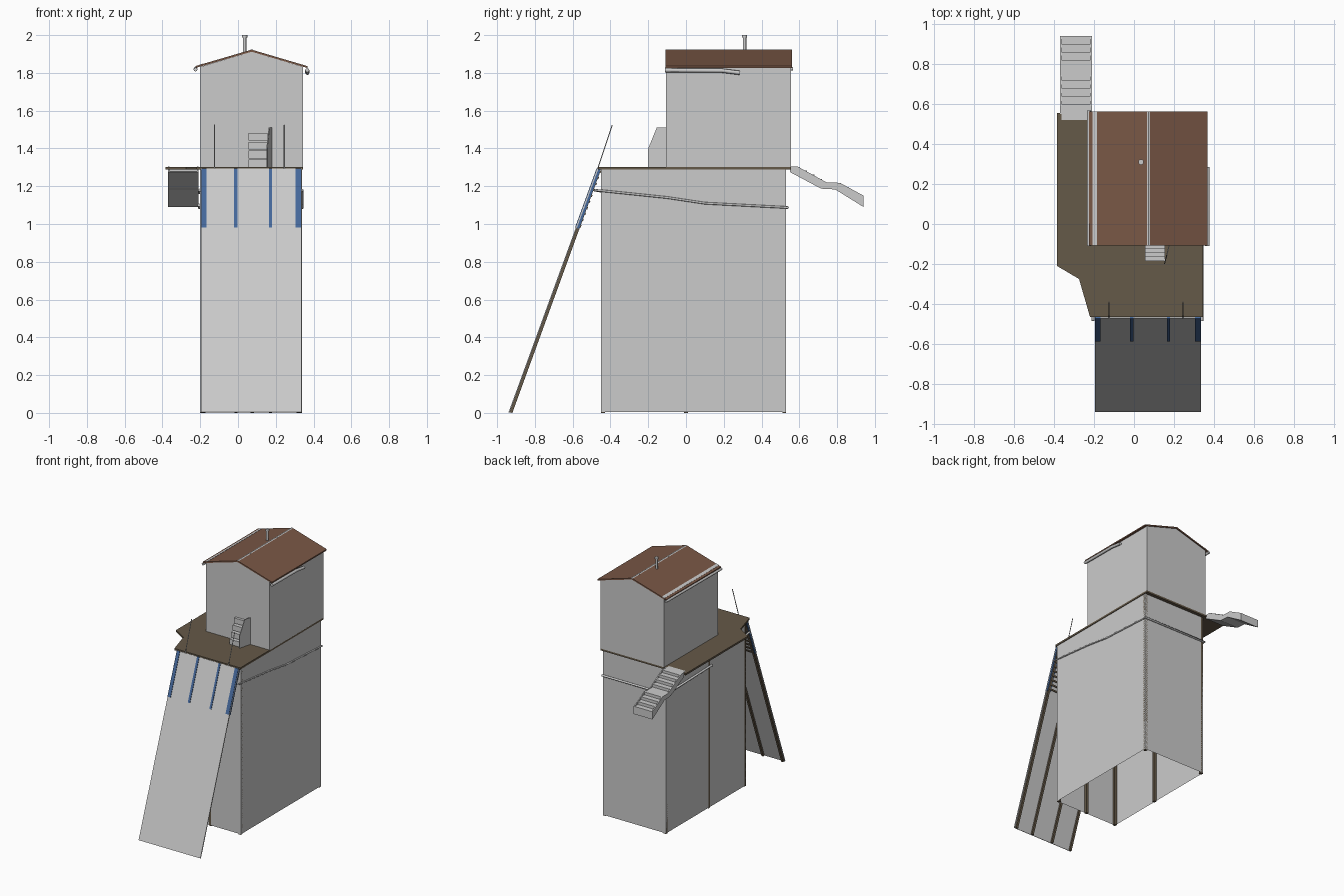
import bpy, bmesh, math
from mathutils import Vector, Matrix


def material(name, rgb):
    m = bpy.data.materials.new(name)
    m.diffuse_color = (*rgb, 1)
    return m


BROWN = material("roof_brown", (0.19, 0.095, 0.06))
DECK = material("deck_wood", (0.13, 0.10, 0.065))
BLUE = material("blue_paint", (0.06, 0.14, 0.33))


def finish(name, bm, mat=None, matrix=None):
    bmesh.ops.recalc_face_normals(bm, faces=bm.faces)
    me = bpy.data.meshes.new(name)
    bm.to_mesh(me)
    bm.free()
    ob = bpy.data.objects.new(name, me)
    bpy.context.collection.objects.link(ob)
    if matrix:
        ob.matrix_world = matrix
    if mat:
        me.materials.append(mat)
    return ob


def box(name, lo, hi, mat=None, matrix=None):
    lo, hi = Vector(lo), Vector(hi)
    bm = bmesh.new()
    bmesh.ops.create_cube(bm, size=1)
    for v in bm.verts:
        v.co = (lo + hi) / 2 + v.co * (hi - lo)
    return finish(name, bm, mat, matrix)


def prism(name, pts, offset, mat=None, caps=True):
    """Extrude a closed 3D outline along offset."""
    bm = bmesh.new()
    face = bm.faces.new([bm.verts.new(p) for p in pts])
    geo = bmesh.ops.extrude_face_region(bm, geom=[face], use_keep_orig=True)["geom"]
    top = [g for g in geo if isinstance(g, bmesh.types.BMVert)]
    bmesh.ops.translate(bm, verts=top, vec=offset)
    if not caps:
        ends = [f for f in bm.faces if abs(f.normal.dot(Vector(offset).normalized())) > 0.99]
        bmesh.ops.delete(bm, geom=ends, context='FACES_ONLY')
    return finish(name, bm, mat)


def pipe(name, pts, radius, sides=8):
    cu = bpy.data.curves.new(name, 'CURVE')
    cu.dimensions = '3D'
    cu.bevel_depth = radius
    cu.bevel_resolution = (sides - 4) // 2
    cu.use_fill_caps = True
    sp = cu.splines.new('POLY')
    sp.points.add(len(pts) - 1)
    for p, co in zip(sp.points, pts):
        p.co = (*co, 1)
    ob = bpy.data.objects.new(name, cu)
    bpy.context.collection.objects.link(ob)
    return ob


# Tower: open-bottomed shell with inner posts
X0, X1, Y0, Y1 = -0.20, 0.34, -0.45, 0.53
prism("tower_walls", [(X0, Y0, 0.005), (X1, Y0, 0.005), (X1, Y1, 0.005), (X0, Y1, 0.005)],
      (0, 0, 1.285), caps=False)
for i, (x, y) in enumerate([(X0, Y0), (X1, Y0), (X0, Y1), (X1, Y1), (0.075, Y0), (X0, 0.0)]):
    cx = x + 0.01 * ((x < 0) - (x > 0.3))
    cy = y + 0.01 * ((y < -0.4) - (y > 0.5))
    box(f"tower_post_{i}", (cx - 0.01, cy - 0.01, 0), (cx + 0.01, cy + 0.01, 1.29), DECK)

# Deck with cut corner
prism("deck", [(-0.385, 0.555, 1.288), (-0.385, -0.21, 1.288), (-0.275, -0.275, 1.288),
               (-0.22, -0.465, 1.288), (0.345, -0.465, 1.288), (0.345, 0.555, 1.288)],
      (0, 0, 0.014), DECK)

# House shell with gable ends
prism("house_walls", [(-0.20, -0.105, 1.30), (0.345, -0.105, 1.30), (0.345, -0.105, 1.832),
                      (0.072, -0.105, 1.912), (-0.20, -0.105, 1.832)], (0, 0.66, 0))

# Roof slab, ridge and edge strips
prism("roof", [(-0.225, -0.108, 1.826), (0.072, -0.108, 1.912), (0.367, -0.108, 1.826),
               (0.367, -0.108, 1.836), (0.072, -0.108, 1.923), (-0.225, -0.108, 1.836)],
      (0, 0.67, 0), BROWN)
prism("ridge_strip", [(0.064, -0.108, 1.922), (0.072, -0.108, 1.925), (0.08, -0.108, 1.922),
                      (0.072, -0.108, 1.915)], (0, 0.67, 0))
prism("eave_strip", [(-0.208, -0.108, 1.842), (-0.186, -0.108, 1.849),
                     (-0.186, -0.108, 1.845), (-0.208, -0.108, 1.838)], (0, 0.67, 0))
pipe("left_gutter", [(-0.225, -0.11, 1.818), (-0.225, 0.567, 1.822)], 0.010)
pipe("right_gutter", [(0.367, -0.11, 1.814), (0.367, 0.19, 1.812), (0.367, 0.285, 1.80)], 0.011)

# Chimney
pipe("chimney_pipe", [(0.035, 0.31, 1.90), (0.035, 0.31, 1.99)], 0.009, 12)
pipe("chimney_cap", [(0.035, 0.31, 1.988), (0.035, 0.31, 2.0)], 0.014, 12)

# Leaning ramp, built in its own tilted frame (y along slope, z outward)
tilt = math.atan2(1.29, 0.47)
ramp = Matrix.Translation((0, -0.93, 0.0)) @ Matrix.Rotation(tilt, 4, 'X')
L = 1.373
box("ramp_panel", (-0.195, 0, 0.004), (0.335, L, 0.010), None, ramp)
for i, (x, w) in enumerate([(-0.181, 0.026), (-0.011, 0.018), (0.173, 0.016), (0.319, 0.03)]):
    box(f"ramp_rail_{i}", (x - 0.008, 0.003, -0.010), (x + 0.008, L, 0.005), DECK, ramp)
    box(f"blue_stripe_{i}", (x - w / 2, 1.04, -0.008), (x + w / 2, L, 0.014), BLUE, ramp)
for i in range(10):
    s = 1.05 + i * 0.034
    box(f"ramp_rung_{i}", (-0.19, s, -0.014), (0.33, s + 0.012, -0.008), DECK, ramp)

# Thin slanted poles above the ramp
for i, x in enumerate((-0.125, 0.245)):
    pipe(f"slanted_pole_{i}", [(x, -0.475, 1.27), (x, -0.39, 1.525)], 0.003, 6)

# Entrance steps with a slightly splayed side panel
for i in range(4):
    z = 1.30 + 0.047 * (i + 1)
    box(f"entrance_step_{i}", (0.055, -0.185 + i * 0.02, z - 0.047), (0.155, -0.105, z - 0.006))
prism("entrance_side_panel", [(0.174, -0.105, 1.30), (0.150, -0.20, 1.30), (0.150, -0.20, 1.40),
                              (0.162, -0.155, 1.51), (0.174, -0.105, 1.51)], (0.005, 0, 0))

# Rear stairs: two flights with a landing, between side plates
top = [(0.55, 1.305), (0.59, 1.305), (0.745, 1.22), (0.815, 1.218), (0.94, 1.15)]
bottom = [(0.94, 1.09), (0.79, 1.183), (0.715, 1.187), (0.55, 1.275)]
for side, x in (("left", -0.37), ("right", -0.218)):
    prism(f"stair_{side}_plate", [(x, *p) for p in top + bottom], (0.008, 0, 0))
prism("stair_soffit", [(-0.362, y, z + 0.006) for y, z in bottom]
      + [(-0.362, y, z) for y, z in reversed(bottom)], (0.144, 0, 0))
treads = [(0.52, 0.60, 1.303), (0.60, 0.64, 1.283), (0.64, 0.68, 1.261), (0.68, 0.72, 1.239),
          (0.72, 0.82, 1.217), (0.82, 0.86, 1.195), (0.86, 0.90, 1.173), (0.90, 0.94, 1.15)]
for i, (a, b, z) in enumerate(treads):
    box(f"stair_tread_{i}", (-0.362, a, z - 0.008), (-0.218, b, z))
    box(f"stair_riser_{i}", (-0.362, b - 0.004, z - 0.025 if i < 7 else 1.09), (-0.218, b, z))

# Drain pipes running round the tower
pipe("right_drain", [(0.341, -0.485, 1.18), (0.341, -0.10, 1.14), (0.341, 0.10, 1.11),
                     (0.341, 0.54, 1.087)], 0.006)
pipe("left_front_drain", [(-0.205, -0.485, 1.18), (-0.205, -0.40, 1.165)], 0.007)
pipe("rear_drain", [(0.345, 0.537, 1.087), (-0.207, 0.537, 1.087), (-0.207, -0.02, 1.10)], 0.008)
